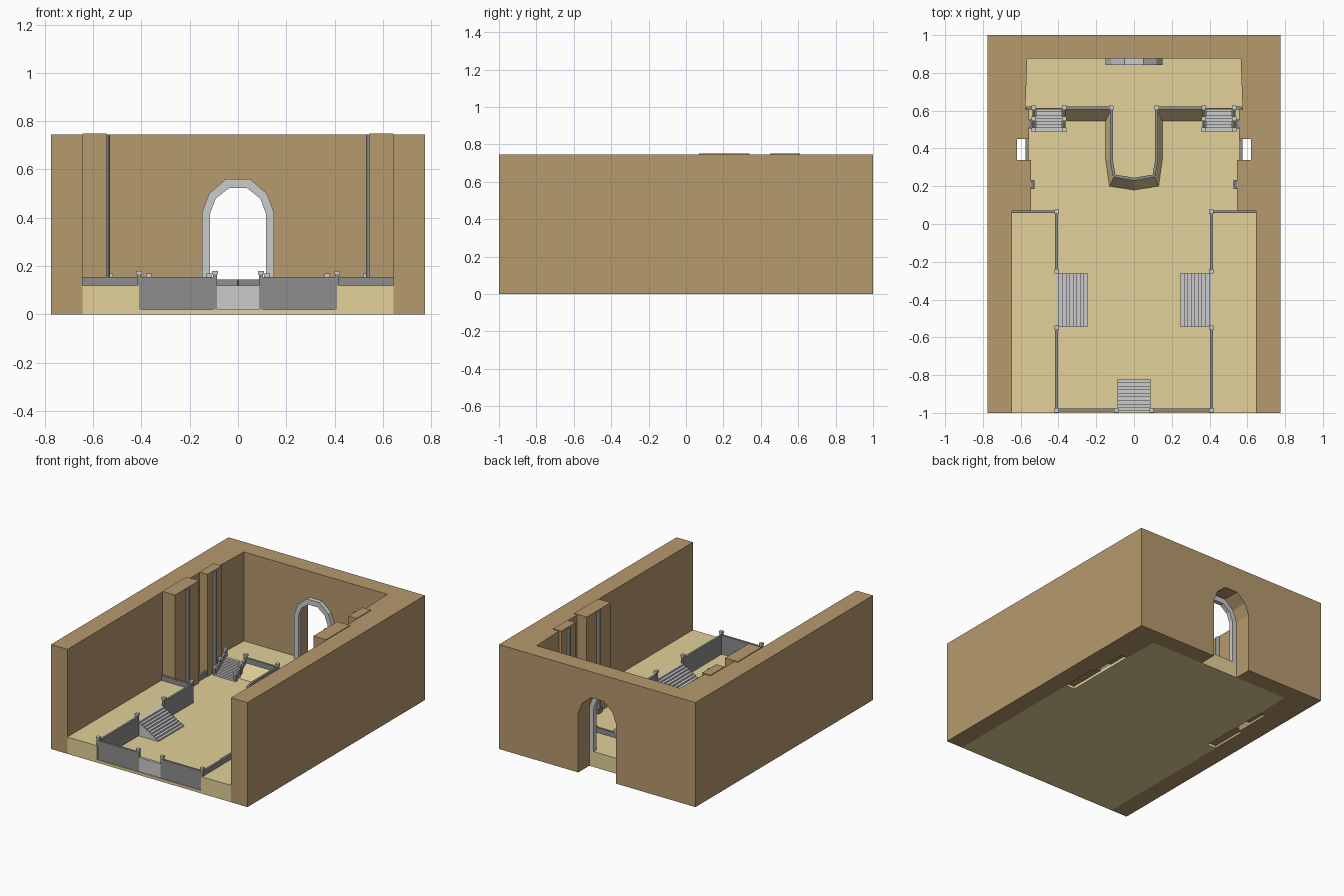
import bpy, bmesh
from math import cos, sin, pi
from mathutils import Vector

if "Cube" in bpy.data.objects:
    bpy.data.objects.remove(bpy.data.objects["Cube"])


def material(name, rgb):
    m = bpy.data.materials.new(name)
    m.diffuse_color = (*rgb, 1)
    m.use_nodes = True
    m.node_tree.nodes["Principled BSDF"].inputs["Base Color"].default_value = m.diffuse_color
    return m


BROWN = material("brown_stone", (0.47, 0.32, 0.155))
SAND = material("sand_stone", (0.77, 0.64, 0.32))
DARK = material("dark_grey", (0.27, 0.27, 0.27))


def loft(name, lower, upper, mat=None, mirror=False):
    """Closed solid between two matching loops of 3D points."""
    bm = bmesh.new()
    a = [bm.verts.new(p) for p in lower]
    b = [bm.verts.new(p) for p in upper]
    bm.faces.new(a)
    bm.faces.new(b)
    for i in range(len(a)):
        j = (i + 1) % len(a)
        bm.faces.new((a[i], a[j], b[j], b[i]))
    bmesh.ops.recalc_face_normals(bm, faces=bm.faces)
    me = bpy.data.meshes.new(name)
    bm.to_mesh(me)
    bm.free()
    ob = bpy.data.objects.new(name, me)
    bpy.context.collection.objects.link(ob)
    if mat:
        me.materials.append(mat)
    if mirror:
        ob.modifiers.new("mirror", 'MIRROR').use_mirror_merge = False
    return ob


def prism(name, pts, z0, z1, mat=None, mirror=False):
    return loft(name, [(x, y, z0) for x, y in pts], [(x, y, z1) for x, y in pts], mat, mirror)


def slab_y(name, pts, y0, y1, mat=None, mirror=False):
    return loft(name, [(x, y0, z) for x, z in pts], [(x, y1, z) for x, z in pts], mat, mirror)


def rect(x0, x1, y0, y1):
    return [(x0, y0), (x1, y0), (x1, y1), (x0, y1)]


def sym(half):
    return half + [(-x, y) for x, y in reversed(half) if x > 0]


def rail(name, p, q, z0, z1, drop=0.0, t=0.015):
    """Thin wall from p to q; drop lowers the far end."""
    p, q = Vector(p), Vector(q)
    d = (q - p).normalized()
    n = Vector((-d.y, d.x)) * t / 2
    foot = [(p + n, 0), (q + n, drop), (q - n, drop), (p - n, 0)]
    return loft(name, [(v.x, v.y, z0 - h) for v, h in foot],
                [(v.x, v.y, z1 - h) for v, h in foot], DARK, True)


def post(x, y, z0, z1):
    prism("rail_post", rect(x - .009, x + .009, y - .009, y + .009), z0, z1 - .015, DARK, True)
    prism("post_cap", rect(x - .012, x + .012, y - .012, y + .012), z1 - .015, z1, None, True)


def step_profile(high, low, z0, z1, n):
    """Stair side outline descending from high to low."""
    pts = [(high, z0)]
    for i in range(n):
        z = z1 - (z1 - z0) * i / n
        pts += [(high + (low - high) * i / n, z), (high + (low - high) * (i + 1) / n, z)]
    return pts + [(low, z0)]


# Outer walls with arched doorway
inner = [(.645, -1), (.645, .34), (.62, .34), (.62, .61), (.575, .61), (.565, .875)]
half = [(.775, 1), (.775, -1)] + inner
walls = prism("outer_walls", sym(half), 0, .745, BROWN)
arch_outer = [(.15, .42), (.12, .50), (.05, .56)]
arch_inner = [(.115, .42), (.092, .48), (.037, .523)]
cutter = slab_y("doorway_cutter", sym([(.15, -.1)] + arch_outer), .8, 1.1)
cutter.hide_render = True
cutter.hide_viewport = True
cut = walls.modifiers.new("doorway", 'BOOLEAN')
cut.operation = 'DIFFERENCE'
cut.solver = 'EXACT'
cut.object = cutter

# Door frame
out = sym([(.15, .1)] + arch_outer)
slab_y("door_frame", out + list(reversed(sym([(.115, .1)] + arch_inner))), .843, .875)

# Sunken floor and raised side terraces
prism("floor", sym([(0, -1), (.645, -1), (.645, .07), (.575, .07), (.575, .61),
                    (.565, .875), (0, .875)]), 0, .02, SAND)
prism("side_terrace", rect(.41, .645, -1, .07), .02, .12, SAND, True)

# Back platform with sloping sides and tongue
BACK = .11
low = sym([(0, .18), (.13, .2), (.15, .34), (.15, .545), (.37, .545), (.37, .61),
           (.575, .61), (.565, .875), (0, .875)])
top = sym([(0, .23), (.105, .25), (.12, .34), (.12, .61), (.37, .61), (.37, .612),
           (.575, .612), (.565, .875), (0, .875)])
loft("back_platform", [(x, y, .02) for x, y in low], [(x, y, BACK) for x, y in top], SAND)

# Wall piers with half columns
for x0, x1, y0, y1, yc in ((.545, .645, .07, .34, .21), (.555, .62, .45, .61, .53)):
    prism("wall_pier", rect(x0, x1, y0, y1), .02, .75, BROWN, True)
    prism("half_column", [(x0 - .014 * sin(pi * i / 6), yc + .02 * cos(pi * i / 6))
                          for i in range(7)], .02, .745, DARK, True)
    prism("column_base", rect(x0 - .018, x0, yc - .024, yc + .024), .02, .05, DARK, True)

# Pit walls and terrace rails
for p, q in (((.41, -.985), (.41, -.55)), ((.41, -.255), (.41, .07)),
             ((.09, -.985), (.4175, -.985))):
    rail("pit_wall", p, q, .02, .155)
rail("terrace_rail", (.41, .065), (.645, .065), .12, .155)
rail("pier_gap_rail", (.567, .34), (.567, .45), .02, .06)
for x, y in ((.41, .065), (.41, -.25), (.41, -.55), (.41, -.985), (.095, -.985)):
    post(x, y, .02, .18)

# Back platform rails
edge = [(0, .237), (.105, .255), (.12, .34), (.12, .615), (.37, .615)]
for p, q in zip(edge, edge[1:]):
    rail("platform_rail", p, q, BACK, .145)
rail("platform_corner_rail", (.53, .615), (.57, .615), BACK, .145)
for x in (.12, .37, .53):
    post(x, .615, BACK, .168)
for x in (.37, .53):
    rail("stair_rail", (x, .615), (x, .5), BACK, .145, BACK - .03)
    post(x, .5, .02, .085)
    post(x, .557, .05, .125)

# Stairs: back pair, side pair and front
n = step_profile(.61, .49, .02, BACK, 7)
loft("back_stairs", [(.38, y, z) for y, z in n], [(.52, y, z) for y, z in n], None, True)
slab_y("side_stairs", step_profile(.415, .245, .02, .12, 9), -.545, -.26, None, True)
n = step_profile(-.99, -.82, .02, .12, 9)
loft("front_stairs", [(-.088, y, z) for y, z in n], [(.088, y, z) for y, z in n])
